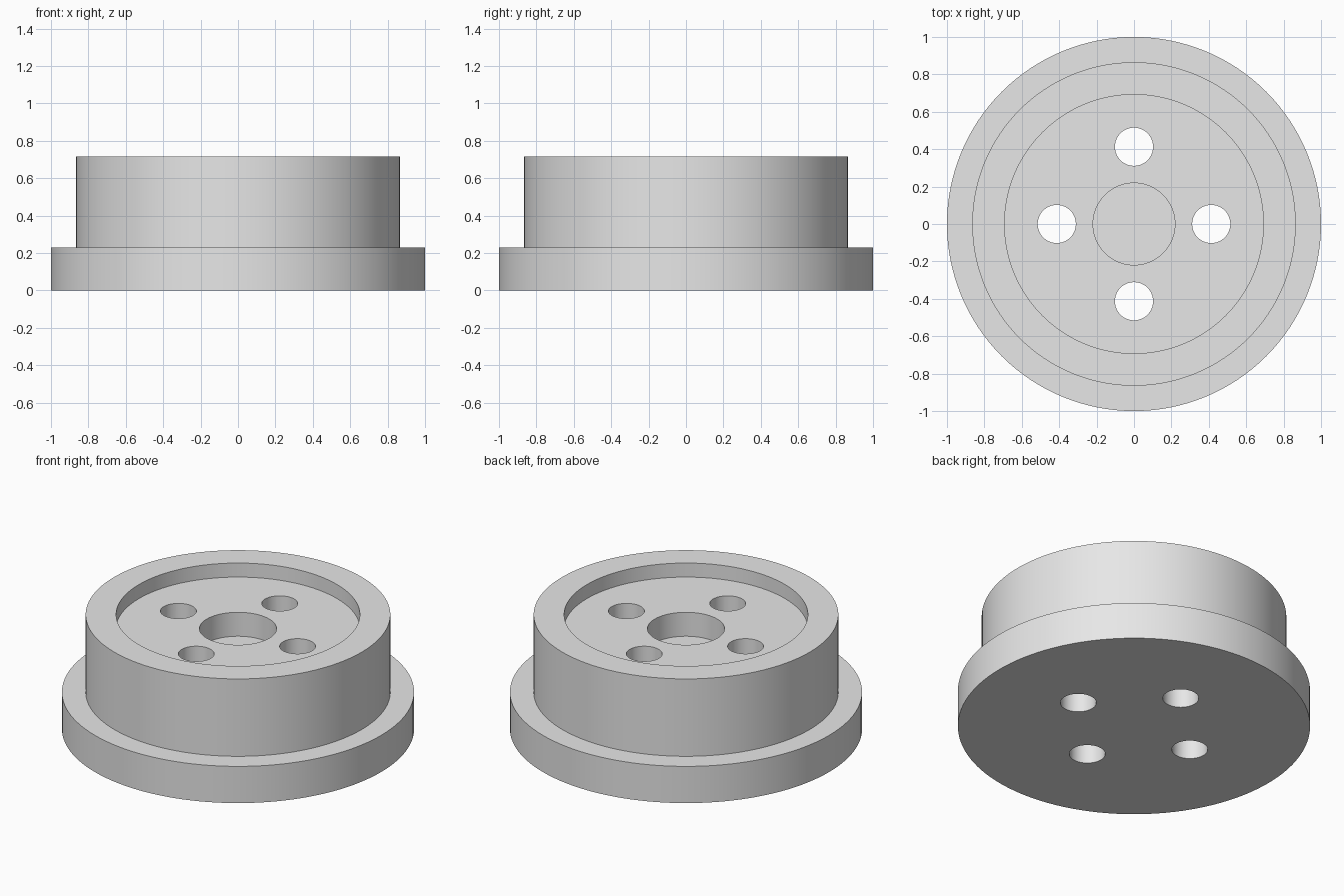
import bpy, bmesh, math

cube = bpy.data.objects.get("Cube")
if cube:
    bpy.data.objects.remove(cube, do_unlink=True)

SEGMENTS = 128

grey = bpy.data.materials.new("light_grey")
grey.use_nodes = True
colour = (0.8, 0.8, 0.8, 1)
grey.diffuse_color = colour
grey.node_tree.nodes["Principled BSDF"].inputs["Base Color"].default_value = colour


def lathe(name, profile, segments, centre=(0, 0)):
    """Turn a (radius, height) profile about z and cap both ends."""
    bm = bmesh.new()
    rings = []
    for r, z in profile:
        angles = [2 * math.pi * i / segments for i in range(segments)]
        rings.append([bm.verts.new((centre[0] + r * math.cos(a),
                                    centre[1] + r * math.sin(a), z)) for a in angles])
    for low, high in zip(rings, rings[1:]):
        for i in range(segments):
            j = (i + 1) % segments
            bm.faces.new((low[i], low[j], high[j], high[i]))
    bm.faces.new(rings[0][::-1])
    bm.faces.new(rings[-1])
    bmesh.ops.recalc_face_normals(bm, faces=bm.faces[:])
    mesh = bpy.data.meshes.new(name)
    bm.to_mesh(mesh)
    bm.free()
    mesh.materials.append(grey)
    obj = bpy.data.objects.new(name, mesh)
    bpy.context.collection.objects.link(obj)
    return obj


# Flanged hub: flange, drum wall, recessed face and blind centre bore
hub = lathe("flanged_hub", [
    (1.0, 0), (1.0, 0.23),
    (0.865, 0.23), (0.865, 0.715),
    (0.692, 0.715), (0.692, 0.627),
    (0.219, 0.627), (0.219, 0.477),
], SEGMENTS)

bpy.context.view_layer.objects.active = hub
hub.select_set(True)

# Four through holes around the bore
for k in range(4):
    a = k * math.pi / 2
    cutter = lathe("bolt_hole_cutter", [(0.102, -0.1), (0.102, 0.9)], 64,
                   (0.413 * math.cos(a), 0.413 * math.sin(a)))
    cutter.hide_render = True
    cut = hub.modifiers.new("bolt_hole", 'BOOLEAN')
    cut.operation = 'DIFFERENCE'
    cut.solver = 'EXACT'
    cut.object = cutter
    bpy.ops.object.modifier_apply(modifier=cut.name)
    bpy.data.objects.remove(cutter, do_unlink=True)

bpy.ops.object.shade_smooth_by_angle(angle=math.radians(30))
